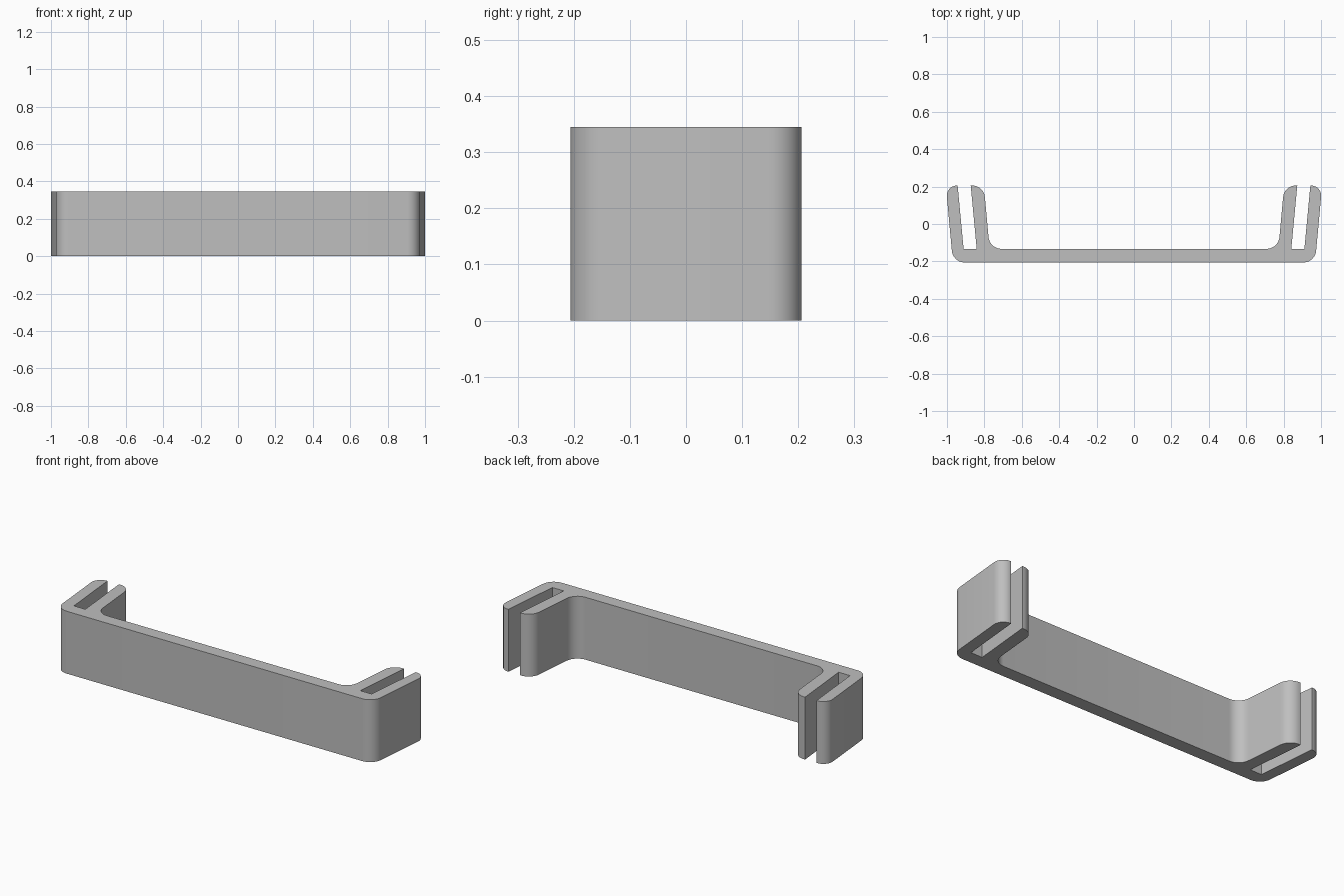
import bpy, bmesh, math
from mathutils import Vector

cube = bpy.data.objects.get("Cube")
if cube:
    bpy.data.objects.remove(cube, do_unlink=True)

HEIGHT = 0.345
BACK, FRONT, FLOOR = 0.206, -0.206, -0.133

grey = bpy.data.materials.new("light grey")
grey.use_nodes = True
colour = (0.52, 0.52, 0.52, 1)
grey.diffuse_color = colour
grey.node_tree.nodes["Principled BSDF"].inputs["Base Color"].default_value = colour


def fillet(prev, corner, nxt, radius, steps=10):
    """Points of a rounded corner, or the corner itself when radius is 0."""
    if radius == 0:
        return [corner]
    u, v = (prev - corner).normalized(), (nxt - corner).normalized()
    half = u.angle(v) / 2
    centre = corner + (u + v).normalized() * radius / math.sin(half)
    reach = radius / math.tan(half)
    start, end = corner + u * reach - centre, corner + v * reach - centre
    sweep = start.angle(end)
    return [centre + (start * math.sin((1 - i / steps) * sweep)
                      + end * math.sin(i / steps * sweep)) / math.sin(sweep)
            for i in range(steps + 1)]


# Left half of the clip: x, y, corner radius
half = [
    (0.968, FRONT, 0.07),   # outer front corner
    (1.006, BACK, 0.055),   # outer finger tip
    (0.943, BACK, 0),       # slot
    (0.911, FLOOR, 0),
    (0.841, FLOOR, 0),
    (0.873, BACK, 0),
    (0.803, BACK, 0.068),   # inner finger tip
    (0.772, FLOOR, 0.07),   # inner corner
]
corners = half + [(-x, y, r) for x, y, r in reversed(half)]
pts = [Vector((x, y, 0)) for x, y, r in corners]
outline = []
for i, (x, y, r) in enumerate(corners):
    outline += fillet(pts[i - 1], pts[i], pts[(i + 1) % len(pts)], r)

# Extrude the profile upwards
bm = bmesh.new()
face = bm.faces.new([bm.verts.new(p) for p in outline])
new = bmesh.ops.extrude_face_region(bm, geom=[face], use_keep_orig=True)["geom"]
bmesh.ops.translate(bm, vec=(0, 0, HEIGHT),
                    verts=[g for g in new if isinstance(g, bmesh.types.BMVert)])
bmesh.ops.recalc_face_normals(bm, faces=bm.faces)
mesh = bpy.data.meshes.new("bracket")
bm.to_mesh(mesh)
bm.free()
mesh.materials.append(grey)
bracket = bpy.data.objects.new("slotted_bracket", mesh)
bpy.context.collection.objects.link(bracket)

# Smooth fillets, sharp edges elsewhere
bpy.ops.object.select_all(action="DESELECT")
bracket.select_set(True)
bpy.context.view_layer.objects.active = bracket
bpy.ops.object.shade_smooth_by_angle(angle=math.radians(30))
